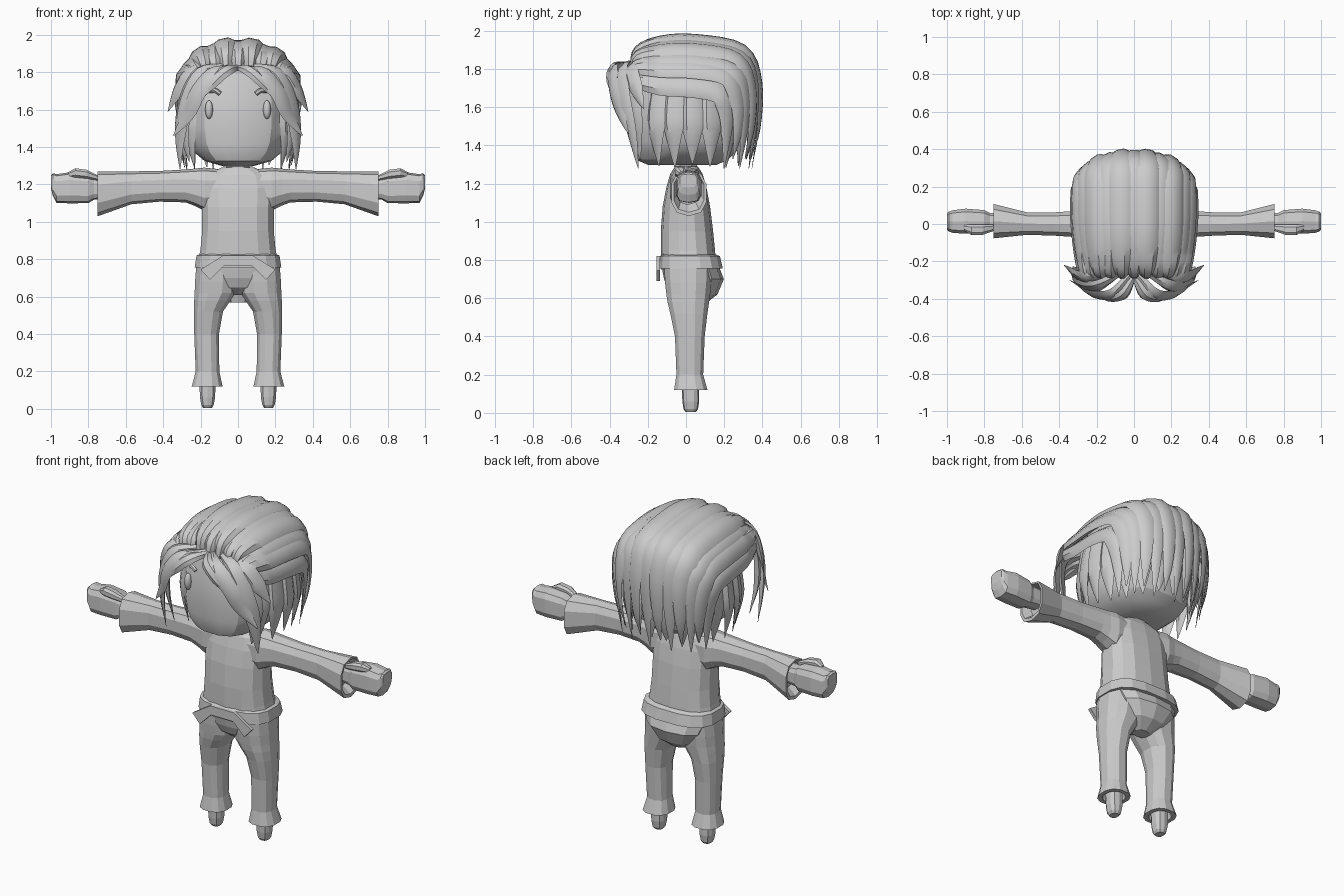
import bpy, bmesh, math, random
from mathutils import Vector

random.seed(4)
if "Cube" in bpy.data.objects:
    bpy.data.objects.remove(bpy.data.objects["Cube"])

grey = bpy.data.materials.new("plain_grey")
grey.use_nodes = True
grey.diffuse_color = (0.6, 0.6, 0.6, 1)
grey.node_tree.nodes["Principled BSDF"].inputs["Base Color"].default_value = (0.6, 0.6, 0.6, 1)
SIDES = ((1, "left"), (-1, "right"))


def finish(bm, name, smooth=None):
    bmesh.ops.recalc_face_normals(bm, faces=bm.faces)
    mesh = bpy.data.meshes.new(name)
    bm.to_mesh(mesh)
    bm.free()
    mesh.materials.append(grey)
    obj = bpy.data.objects.new(name, mesh)
    bpy.context.collection.objects.link(obj)
    if smooth:
        bpy.ops.object.select_all(action="DESELECT")
        obj.select_set(True)
        bpy.context.view_layer.objects.active = obj
        bpy.ops.object.shade_smooth_by_angle(angle=math.radians(smooth))
    return obj


def bridge(bm, rings):
    """Skin a list of point rings and close both ends."""
    rows = [[bm.verts.new(p) for p in ring] for ring in rings]
    n = len(rows[0])
    for a, b in zip(rows, rows[1:]):
        for i in range(n):
            bm.faces.new((a[i], a[(i + 1) % n], b[(i + 1) % n], b[i]))
    bm.faces.new(rows[0])
    bm.faces.new(rows[-1])


def oval(n, ru, rv, power):
    for i in range(n):
        t = 2 * math.pi * (i + 0.5) / n
        c, s = math.cos(t), math.sin(t)
        yield (ru * math.copysign(abs(c) ** (2 / power), c),
               rv * math.copysign(abs(s) ** (2 / power), s))


def column(name, rings, n=12, power=2.5, side=1, smooth=None):
    """Vertical loft; rings are (z, centre x, centre y, radius x, radius y)."""
    bm = bmesh.new()
    bridge(bm, [[(side * (cx + u), cy + v, z) for u, v in oval(n, rx, ry, power)]
                for z, cx, cy, rx, ry in rings])
    return finish(bm, name, smooth)


def limb(name, rings, side, n=10, power=2.6):
    """Sideways loft; rings are (x, centre y, centre z, radius y, radius z)."""
    bm = bmesh.new()
    bridge(bm, [[(side * x, cy + u, cz + v) for u, v in oval(n, ry, rz, power)]
                for x, cy, cz, ry, rz in rings])
    return finish(bm, name)


def spline(points, steps=4):
    p = [Vector(q) for q in points]
    p = [2 * p[0] - p[1]] + p + [2 * p[-1] - p[-2]]
    out = []
    for a, b, c, d in zip(p, p[1:], p[2:], p[3:]):
        for k in range(steps):
            t = k / steps
            out.append(0.5 * (2 * b + (c - a) * t + (2 * a - 5 * b + 4 * c - d) * t * t
                              + (3 * b - a - 3 * c + d) * t ** 3))
    return out + [p[-2]]


CORE = Vector((0, 0.05, 1.58))


def strand(bm, points, width, depth, root=0.4, taper=0.35):
    """Flat lock of hair with a raised ridge, tapering to a tip."""
    path = spline(points)
    rings = []
    for i, p in enumerate(path):
        t = i / (len(path) - 1)
        tangent = (path[min(i + 1, len(path) - 1)] - path[max(i - 1, 0)]).normalized()
        across = tangent.cross(p - CORE).normalized()
        out = across.cross(tangent).normalized()
        grow = min(1, root + (1 - root) * t / 0.3)
        w = width * grow * max(0.02, min(1, (1 - t) / taper)) ** 0.8
        d = depth * max(0.05, min(1, (1 - t) / taper))
        rings.append([p - across * w, p - across * w * 0.4 + out * d,
                      p + across * w * 0.5 + out * d, p + across * w, p - out * d])
    bridge(bm, rings)


# Head, neck and face
column("head", [(1.297, 0, -.02, .08, .18), (1.325, 0, -.02, .18, .245), (1.37, 0, -.005, .235, .275),
                (1.42, 0, 0, .265, .283), (1.5, 0, 0, .28, .285), (1.65, 0, .02, .28, .30),
                (1.8, 0, .04, .25, .27), (1.9, 0, .05, .14, .16)], n=16, power=2.6, smooth=25)
column("neck", [(1.22, 0, 0, .075, .06), (1.31, 0, 0, .065, .06)], n=8)
for s, label in SIDES:
    bm = bmesh.new()
    bmesh.ops.create_uvsphere(bm, u_segments=12, v_segments=8, radius=1)
    for v in bm.verts:
        v.co = (s * .155 + v.co.x * .021, -.26 + v.co.y * .022, 1.6 + v.co.z * .05)
    finish(bm, label + "_eye", 40)
    bm = bmesh.new()
    strand(bm, [(s * .095, -.272, 1.685), (s * .125, -.268, 1.703), (s * .155, -.252, 1.69)],
           .013, .012, 1)
    finish(bm, label + "_eyebrow", 40)

# Torso, pelvis and belt
column("torso", [(.75, 0, .015, .225, .145), (.85, 0, .01, .205, .142), (.95, 0, .005, .195, .137),
                 (1.08, 0, .002, .195, .124), (1.18, 0, .002, .20, .105), (1.25, 0, .002, .18, .085),
                 (1.29, 0, .002, .09, .06)], n=14, power=2.6)
column("pelvis", [(.61, 0, .02, .04, .06), (.65, 0, .015, .12, .11), (.70, 0, .015, .20, .13),
                  (.78, 0, .015, .222, .145)], n=14)
column("belt", [(.755, 0, .025, .235, .17), (.82, 0, .02, .225, .16), (.83, 0, .015, .20, .14)],
       n=16, power=2.8)
bm = bmesh.new()
half = [(.075, .765), (.15, .69), (.20, .745), (.08, .82)]
outline = half + [(-x, z) for x, z in reversed(half)]
bridge(bm, [[(x, y, z) for x, z in outline] for y in (-.155, -.135)])
finish(bm, "belt_sash")
column("trouser_seat", [(.57, 0, .06, .05, .04), (.62, 0, .085, .12, .08),
                        (.70, 0, .10, .18, .098), (.76, 0, .085, .205, .09)], n=10, power=2.3)

for s, label in SIDES:
    # Legs with flared hems, and feet
    column(label + "_trouser_leg", [
        (.17, .165, .02, .05, .05), (.12, .165, .025, .06, .065), (.12, .165, .025, .085, .09),
        (.20, .163, .02, .065, .072), (.40, .168, .02, .068, .08), (.52, .158, .015, .08, .10),
        (.58, .137, .012, .10, .112), (.62, .122, .012, .113, .118), (.68, .118, .012, .115, .125),
        (.77, .113, .012, .113, .13)], side=s, power=2.4)
    column(label + "_foot", [(.005, .163, .025, .024, .028), (.02, .163, .025, .034, .038),
                             (.06, .163, .025, .042, .044), (.17, .163, .022, .046, .046)],
           n=10, power=2.6, side=s)
    # Sleeves with open cuffs
    limb(label + "_sleeve", [
        (.08, .002, 1.18, .08, .10), (.18, .002, 1.175, .09, .115), (.23, 0, 1.185, .08, .10),
        (.28, 0, 1.192, .075, .088), (.42, 0, 1.19, .065, .082), (.57, .002, 1.182, .062, .088),
        (.75, .015, 1.15, .095, .12), (.75, .015, 1.155, .082, .105), (.70, .01, 1.17, .06, .08)], s)
    # Mitten hands and thumbs
    limb(label + "_hand", [
        (.68, .01, 1.18, .045, .05), (.77, .01, 1.178, .05, .06), (.80, .012, 1.178, .064, .078),
        (.90, .015, 1.182, .069, .083), (.97, .013, 1.178, .062, .077), (.99, .013, 1.2, .055, .06),
        (1.0, .013, 1.215, .045, .035)], s, power=3.4)
    limb(label + "_thumb", [(.75, -.02, 1.235, .018, .015), (.81, -.03, 1.255, .03, .025),
                            (.87, -.03, 1.262, .03, .026), (.91, -.02, 1.25, .015, .015)], s, n=8)

# Hair: solid cap, swept top layer, hanging under layer
column("hair_cap", [(1.60, 0, .10, .28, .25), (1.70, 0, .07, .30, .295), (1.82, 0, .06, .285, .295),
                    (1.89, 0, .05, .235, .26), (1.93, 0, .04, .15, .21)], n=20, power=2.3, smooth=40)
bm = bmesh.new()
COUNT = 13
for i in range(COUNT):
    a = math.radians(-86 + 172 * i / (COUNT - 1))
    s, c = math.sin(a), math.cos(a) ** 0.8
    lift = .016 * (i % 2)
    strand(bm, [(.25 * s, -.275, 1.77 + .04 * c), (.28 * s, -.25, 1.72 + .17 * c + lift),
                (.30 * s, -.13, 1.685 + .255 * c + lift), (.316 * s, .05, 1.67 + .278 * c + lift),
                (.312 * s, .16 + .14 * c, 1.64 + .255 * c + lift),
                (.305 * s, .19 + .185 * c + lift / 2, 1.56 + .17 * c),
                (.295 * s, .19 + .185 * c + lift / 2, 1.45 + .04 * c),
                (.275 * s, .18 + .165 * c, 1.28 + .05 * (i % 2))], .06, .02)
finish(bm, "hair_top_locks", 35)

bm = bmesh.new()
for k in range(15):
    a = math.radians(-35 + 250 * k / 14)
    c, s = math.cos(a), math.sin(a)
    tip = 1.28 + random.uniform(0, .06)
    strand(bm, [(x * c, .03 + y * s, z) for x, y, z in
                ((.285, .29, 1.72), (.305, .315, 1.58), (.312, .32, 1.45), (.285, .30, tip))],
           .062, .024, .8, .5)
finish(bm, "hair_under_locks", 35)

# Fringe parted in the middle
FRINGE = [
    (.05, [(.02, -.27, 1.82), (.11, -.375, 1.80), (.21, -.375, 1.70), (.27, -.34, 1.57), (.345, -.30, 1.46)]),
    (.045, [(.07, -.26, 1.83), (.20, -.33, 1.80), (.28, -.32, 1.65), (.31, -.28, 1.45), (.31, -.25, 1.28)]),
    (.045, [(.12, -.24, 1.83), (.25, -.285, 1.80), (.32, -.26, 1.70), (.375, -.22, 1.59)]),
    (.05, [(.14, -.25, 1.80), (.26, -.28, 1.72), (.295, -.26, 1.53), (.26, -.24, 1.32)]),
    (.035, [(.0, -.28, 1.82), (.06, -.38, 1.81), (.14, -.395, 1.74), (.21, -.375, 1.65)])]
for s, label in SIDES:
    bm = bmesh.new()
    for width, pts in FRINGE:
        strand(bm, [(s * x, y, z) for x, y, z in pts], width, .016)
    finish(bm, label + "_fringe", 35)
